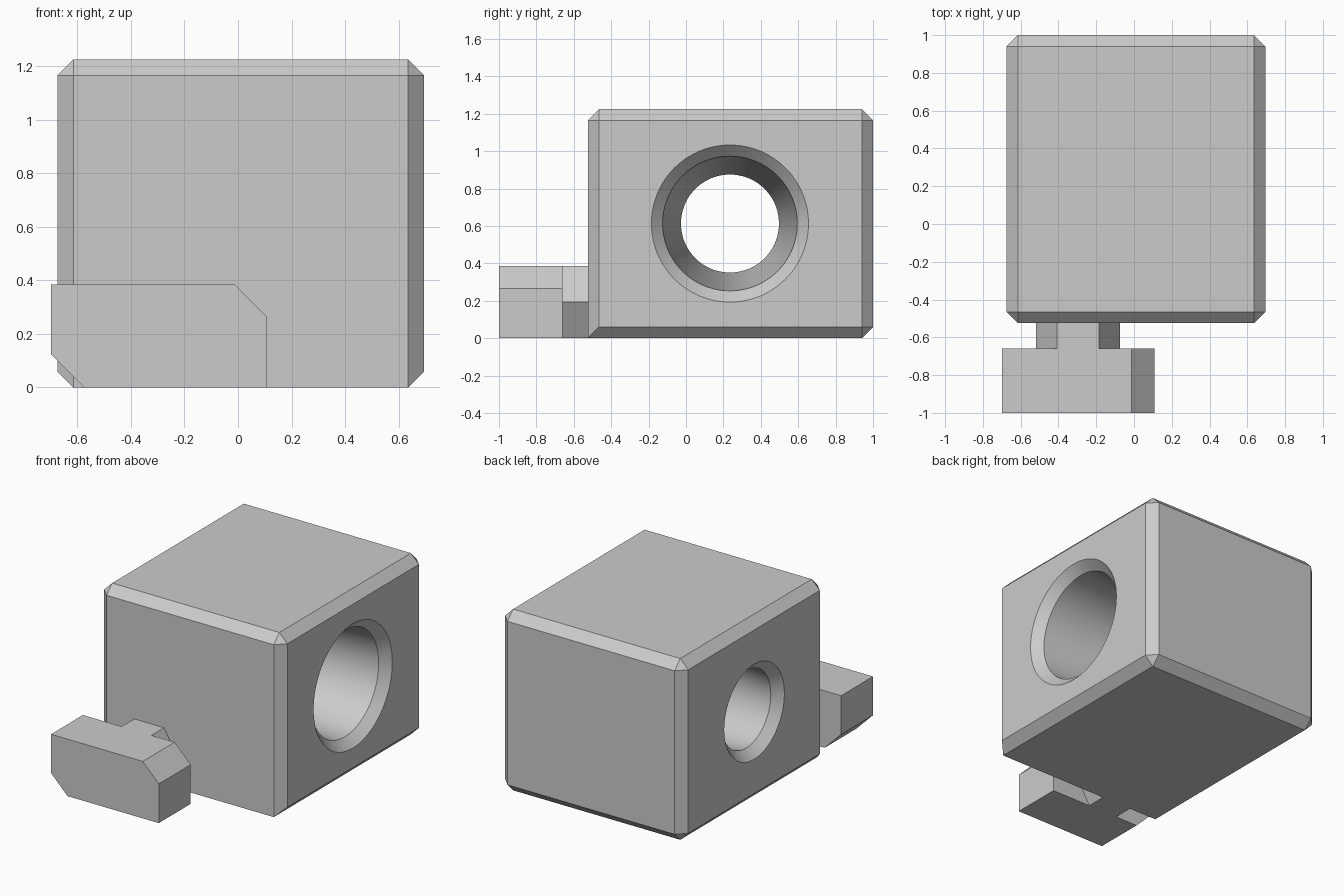
import bpy
import bmesh
from math import cos, sin, tau
from mathutils import Vector

cube = bpy.data.objects.get("Cube")
if cube:
    bpy.data.objects.remove(cube, do_unlink=True)

grey = bpy.data.materials.new("light_grey")
grey.use_nodes = True
grey.diffuse_color = (0.6, 0.6, 0.6, 1)
grey.node_tree.nodes["Principled BSDF"].inputs["Base Color"].default_value = (0.6, 0.6, 0.6, 1)


def make_object(name, bm):
    bmesh.ops.recalc_face_normals(bm, faces=bm.faces[:])
    mesh = bpy.data.meshes.new(name)
    bm.to_mesh(mesh)
    bm.free()
    mesh.materials.append(grey)
    obj = bpy.data.objects.new(name, mesh)
    bpy.context.collection.objects.link(obj)
    return obj


def extrude_profile(name, points, y0, y1):
    """Extrude an (x, z) outline along y."""
    bm = bmesh.new()
    face = bm.faces.new([bm.verts.new((x, y0, z)) for x, z in points])
    result = bmesh.ops.extrude_face_region(bm, geom=[face])
    verts = [g for g in result["geom"] if isinstance(g, bmesh.types.BMVert)]
    bmesh.ops.translate(bm, verts=verts, vec=(0, y1 - y0, 0))
    return make_object(name, bm)


# Block: every edge chamfered except the lower front one
LOW, HIGH, CHAMFER = Vector((-0.675, -0.525, 0)), Vector((0.695, 1, 1.225)), 0.06
bm = bmesh.new()
bmesh.ops.create_cube(bm, size=1)
for v in bm.verts:
    v.co = [HIGH[i] if v.co[i] > 0 else LOW[i] for i in range(3)]
edges = [e for e in bm.edges
         if not all(v.co.y < 0 and v.co.z < 0.1 for v in e.verts)]
bmesh.ops.bevel(bm, geom=edges, offset=CHAMFER, segments=1,
                affect='EDGES', profile=0.5)
block = make_object("block", bm)

# Tapered bore through the block, countersunk at both ends
BORE_Y, BORE_Z, SIDES = 0.235, 0.613, 96
bore_profile = [(-0.735, 0.38), (-0.615, 0.262), (0.635, 0.36), (0.755, 0.48)]
bm = bmesh.new()
rings = [[bm.verts.new((x, BORE_Y + r * cos(tau * i / SIDES),
                        BORE_Z + r * sin(tau * i / SIDES)))
          for i in range(SIDES)] for x, r in bore_profile]
for a, b in zip(rings, rings[1:]):
    for i in range(SIDES):
        j = (i + 1) % SIDES
        bm.faces.new((a[i], a[j], b[j], b[i]))
bm.faces.new(rings[0])
bm.faces.new(rings[-1])
cutter = make_object("bore_cutter", bm)
cutter.hide_render = True

cut = block.modifiers.new("bore", 'BOOLEAN')
cut.operation = 'DIFFERENCE'
cut.solver = 'EXACT'
cut.object = cutter
bpy.ops.object.select_all(action='DESELECT')
block.select_set(True)
bpy.context.view_layer.objects.active = block
bpy.ops.object.modifier_apply(modifier=cut.name)
bpy.data.objects.remove(cutter, do_unlink=True)
bpy.ops.object.shade_smooth_by_angle(angle=0.4)

# Hexagonal neck between the block and the tab
R = 0.222
extrude_profile("neck", [(-0.297 + R * cos(tau * i / 6), 0.1925 + R * sin(tau * i / 6))
                         for i in range(6)], -0.66, -0.525)

# Tab with two opposite corners cut off
extrude_profile("tab", [(-0.575, 0), (0.108, 0), (0.108, 0.265), (-0.012, 0.385),
                        (-0.698, 0.385), (-0.698, 0.123)], -1, -0.66)
